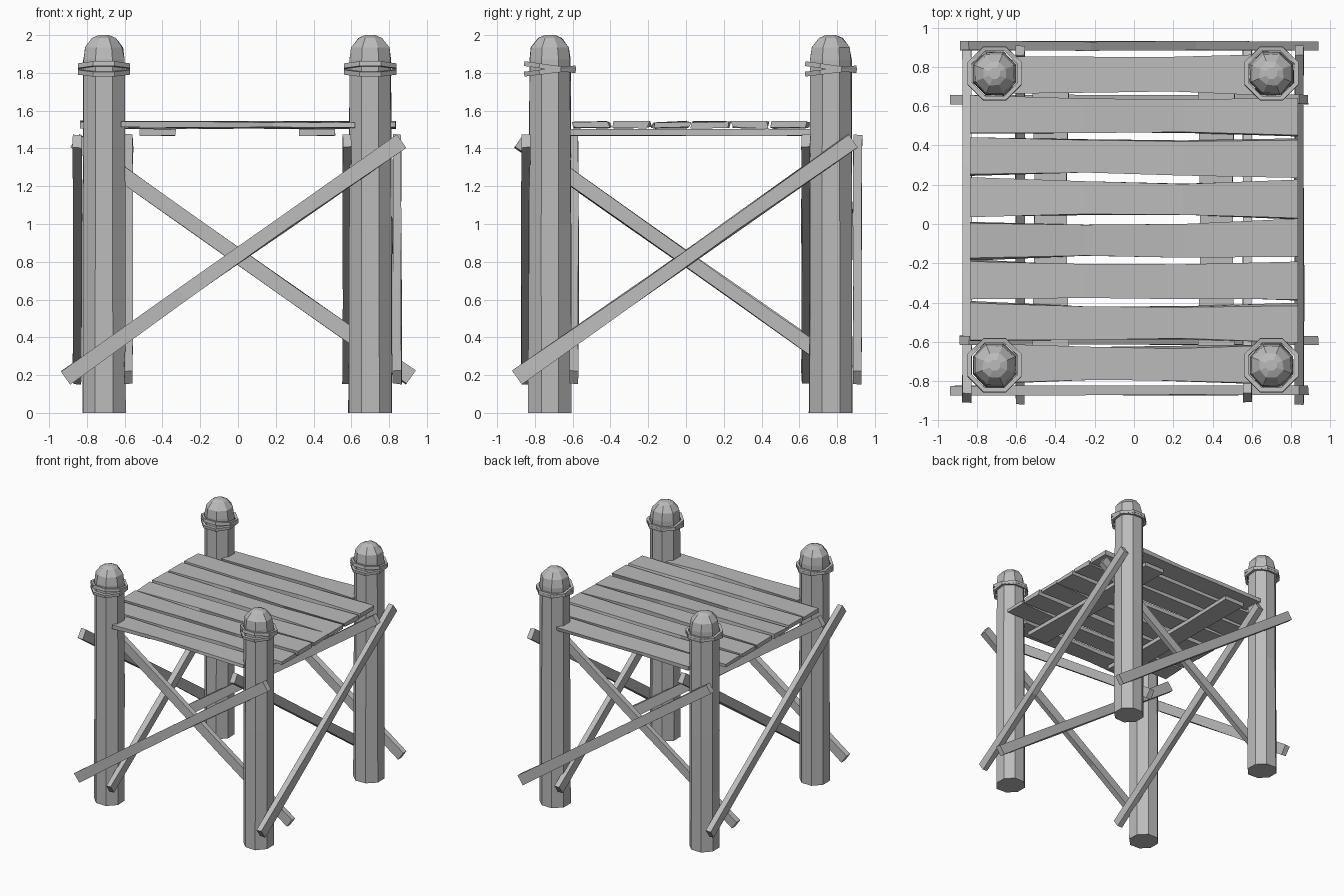
import bpy, bmesh, math, random
from mathutils import Vector, Matrix

random.seed(4)
cube = bpy.data.objects.get("Cube")
if cube:
    bpy.data.objects.remove(cube, do_unlink=True)

wood = bpy.data.materials.new("weathered_grey")
wood.use_nodes = True
wood.diffuse_color = (0.5, 0.5, 0.5, 1)
wood.node_tree.nodes["Principled BSDF"].inputs["Base Color"].default_value = (0.5, 0.5, 0.5, 1)


def finish(name, bm):
    bmesh.ops.recalc_face_normals(bm, faces=bm.faces)
    mesh = bpy.data.meshes.new(name)
    bm.to_mesh(mesh)
    bm.free()
    mesh.materials.append(wood)
    obj = bpy.data.objects.new(name, mesh)
    bpy.context.collection.objects.link(obj)
    return obj


def loft(bm, rings, closed=False):
    """Skin a list of point rings; cap the ends unless the loop is closed."""
    rows = [[bm.verts.new(p) for p in ring] for ring in rings]
    pairs = list(zip(rows, rows[1:]))
    if closed:
        pairs.append((rows[-1], rows[0]))
    else:
        bm.faces.new(rows[0])
        bm.faces.new(rows[-1])
    n = len(rows[0])
    for a, b in pairs:
        for i in range(n):
            j = (i + 1) % n
            bm.faces.new((a[i], a[j], b[j], b[i]))


def timber(name, start, end, thick_axis, width, thick, jitter=0.005):
    """Rough hewn board, slightly waisted and uneven in the middle."""
    start, end, normal = Vector(start), Vector(end), Vector(thick_axis)
    side = (end - start).normalized().cross(normal)
    rings = []
    for t, pinch in ((0, 1), (0.35, 0.88), (0.65, 0.88), (1, 1)):
        centre = start.lerp(end, t)
        ring = []
        for u, v in ((-1, -1), (1, -1), (1, 1), (-1, 1)):
            p = centre + side * (u * width / 2 * pinch) + normal * (v * thick / 2)
            ring.append(p + side * random.uniform(-jitter, jitter)
                        + normal * random.uniform(-jitter, jitter) * 0.6)
        rings.append(ring)
    bm = bmesh.new()
    loft(bm, rings)
    return finish(name, bm)


def octagon(x, y, z, r, jitter=0.0):
    ring = []
    for i in range(8):
        a = math.radians(22.5 + 45 * i)
        rr = r + random.uniform(-jitter, jitter)
        ring.append(Vector((x + rr * math.cos(a), y + rr * math.sin(a), z)))
    return ring


def post(name, x, y):
    """Eight sided log with a rounded head."""
    profile = ((0, 0.123, 0.004), (1.0, 0.121, 0.003), (1.87, 0.117, 0.003),
               (1.935, 0.107, 0.004), (1.985, 0.065, 0.004), (2.0, 0.03, 0))
    bm = bmesh.new()
    loft(bm, [octagon(x, y, z, r, j) for z, r, j in profile])
    finish(name, bm)


def rope(name, x, y, z, tilt):
    """Tilted rope loop with eight segments."""
    rings = []
    for i in range(8):
        a = math.radians(22.5 + 45 * i)
        out = Vector((math.cos(a), math.sin(a), 0))
        rings.append([out * (0.138 + 0.016 * math.cos(b)) + Vector((0, 0, 0.018 * math.sin(b)))
                      for b in (math.radians(45 + 90 * k) for k in range(4))])
    bm = bmesh.new()
    loft(bm, rings, closed=True)
    bm.transform(Matrix.Translation((x, y, z)) @ Matrix.Rotation(math.radians(tilt), 4, 'X'))
    finish(name, bm)


# Corner posts with crossed rope loops
for depth, y in (("front", -0.72), ("back", 0.767)):
    for side, x in (("right", -0.71), ("left", 0.70)):
        post(f"{depth}_{side}_post", x, y)
        rope(f"{depth}_{side}_rope_upper", x, y, 1.83, -8)
        rope(f"{depth}_{side}_rope_lower", x, y, 1.81, 7)

# Deck planks; the outer two fit between the posts
for i in range(8):
    y = 0.76 - 0.21 * i
    half = 0.62 if i in (0, 7) else 0.835
    skew = random.uniform(-0.008, 0.008)
    timber(f"deck_plank_{i + 1}", (-half, y - skew, 1.525), (half, y + skew, 1.525),
           (0, 0, 1), 0.192, 0.033, 0.009)

# Two flat bearers under the deck
for side, x in (("right", -0.425), ("left", 0.42)):
    timber(f"{side}_deck_bearer", (x, -0.72, 1.484), (x, 0.76, 1.484), (0, 0, 1), 0.19, 0.034, 0.002)

# Crossed braces: an outer and an inner bar on each side
LOW, HIGH = 0.187, 1.44
for name, y, flip in (("front_outer", -0.848, 1), ("front_inner", -0.592, -1),
                      ("back_inner", 0.635, 1), ("back_outer", 0.908, -1)):
    timber(f"{name}_brace", (-0.915 * flip, y, LOW), (0.865 * flip, y, HIGH), (0, 1, 0), 0.083, 0.046)
for name, x, flip in (("left_outer", 0.842, 1), ("left_inner", 0.577, -1),
                      ("right_inner", -0.58, 1), ("right_outer", -0.85, -1)):
    timber(f"{name}_brace", (x, -0.895 * flip, LOW), (x, 0.885 * flip, HIGH), (1, 0, 0), 0.083, 0.046)
